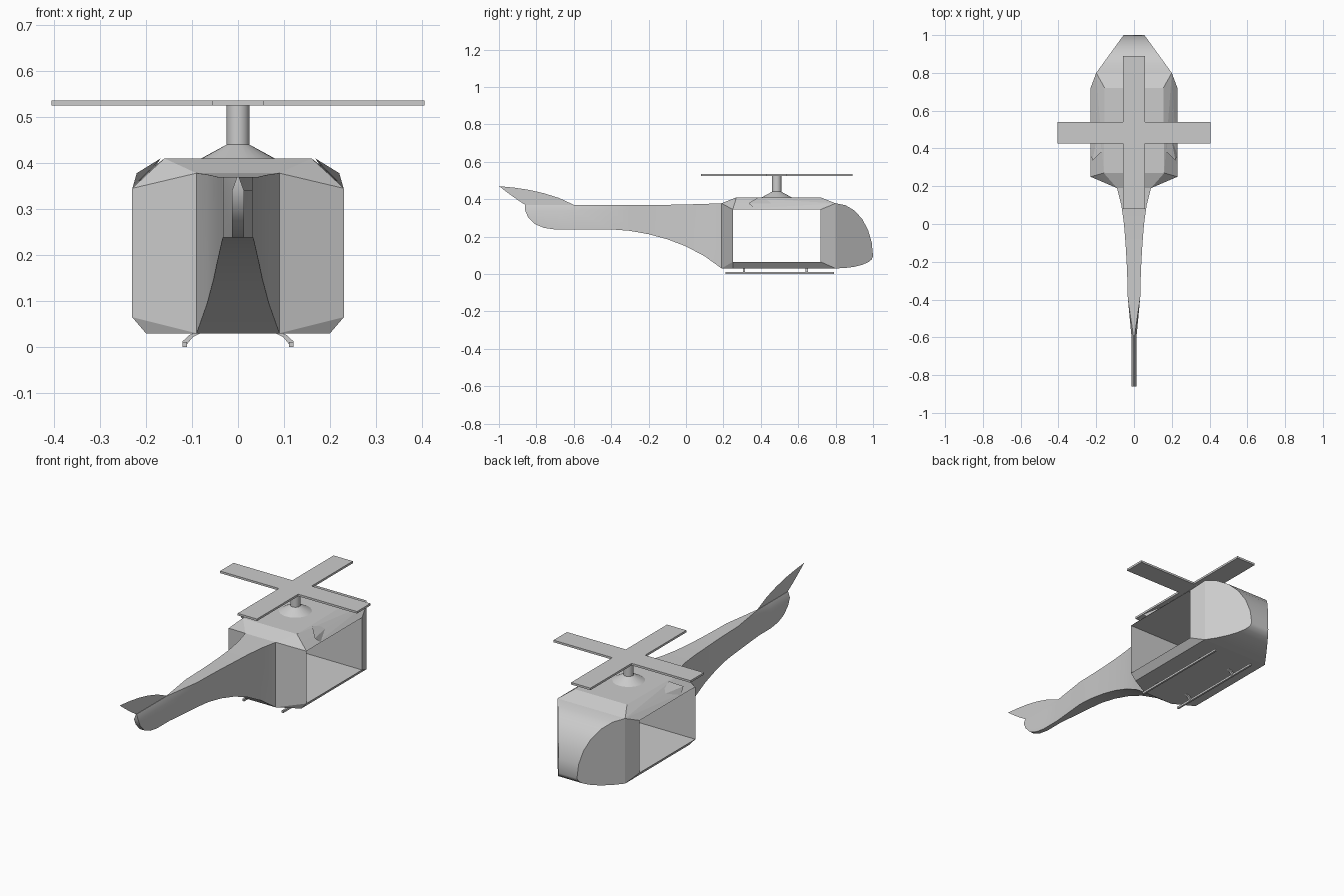
import bpy, bmesh, math

if "Cube" in bpy.data.objects:
    bpy.data.objects.remove(bpy.data.objects["Cube"])


def finish(name, bm, angle=None):
    bmesh.ops.remove_doubles(bm, verts=bm.verts[:], dist=1e-4)
    bmesh.ops.recalc_face_normals(bm, faces=bm.faces[:])
    me = bpy.data.meshes.new(name)
    bm.to_mesh(me)
    bm.free()
    ob = bpy.data.objects.new(name, me)
    bpy.context.collection.objects.link(ob)
    if angle:
        bpy.ops.object.select_all(action='DESELECT')
        ob.select_set(True)
        bpy.context.view_layer.objects.active = ob
        bpy.ops.object.shade_smooth_by_angle(angle=math.radians(angle))
    return ob


def hull(bm, points):
    verts = [bm.verts.new(p) for p in points]
    bmesh.ops.convex_hull(bm, input=verts)
    bmesh.ops.dissolve_limit(bm, angle_limit=0.01, verts=bm.verts[:], edges=bm.edges[:])


def loft(bm, rings, caps=False):
    rows = [[bm.verts.new(p) for p in r] for r in rings]
    n = len(rows[0])
    for a, b in zip(rows, rows[1:]):
        for i in range(n):
            j = (i + 1) % n
            bm.faces.new((a[i], a[j], b[j], b[i]))
    if caps:
        bm.faces.new(rows[0])
        bm.faces.new(rows[-1])


def box(name, x0, x1, y0, y1, z0, z1):
    bm = bmesh.new()
    hull(bm, [(x, y, z) for x in (x0, x1) for y in (y0, y1) for z in (z0, z1)])
    return finish(name, bm)


# Cabin shell with a door opening straight through
half = [(.09, .19, .03), (.09, .19, .378),
        (.20, .25, .03), (.20, .72, .03), (.20, .80, .03), (.20, .80, .378),
        (.23, .25, .065), (.23, .72, .065), (.23, .25, .345), (.23, .72, .345),
        (.195, .26, .378), (.195, .72, .378), (.16, .27, .41), (.155, .72, .41)]
bm = bmesh.new()
hull(bm, [(s * x, y, z) for x, y, z in half for s in (1, -1)])
bm.normal_update()
open_faces = [f for f in bm.faces if abs(f.normal.x) > .995 or abs(f.normal.y) > .995]
bmesh.ops.delete(bm, geom=open_faces, context='FACES')
door = [(.25, .065), (.72, .065), (.72, .345), (.25, .345)]
loft(bm, [[(x, y, z) for y, z in door] for x in (-.23, .23)])
finish("cabin", bm)

# Nose: curved profile, narrowing towards the front
profile = []
for i in range(13):
    t = math.pi / 2 - i * math.pi / 12
    rise = .283 if t > 0 else .065
    profile.append((.8 + .2 * math.cos(t), .095 + rise * math.sin(t)))
bm = bmesh.new()
sides = [[bm.verts.new((s * (.2 - (y - .8) * .725), y, z)) for y, z in profile] for s in (-1, 1)]
for side in sides:
    bm.faces.new(side)
for i in range(len(profile) - 1):
    bm.faces.new((sides[0][i], sides[0][i + 1], sides[1][i + 1], sides[1][i]))
finish("nose", bm, 30)

# Tail boom: y, bottom half width, top half width, bottom z, top z
stations = [(.19, .09, .09, .03, .378), (.1, .067, .067, .095, .375), (0, .053, .053, .148, .372),
            (-.1, .045, .045, .186, .37), (-.2, .039, .039, .213, .37),
            (-.3, .035, .035, .231, .37), (-.39, .033, .033, .238, .37),
            (-.6, .013, .002, .238, .37), (-.7, .013, .002, .238, .37),
            (-.76, .013, .002, .247, .37), (-.81, .013, .002, .268, .37),
            (-.845, .013, .002, .305, .37), (-.86, .013, .002, .34, .37)]
bm = bmesh.new()
rings = []
for y, wb, wt, zb, zt in stations:
    zm = zt - .03
    rings.append([(-wb, y, zb), (wb, y, zb), (wb, y, zm), (wt, y, zt), (-wt, y, zt), (-wb, y, zm)])
loft(bm, rings)
bm.faces.new(bm.verts[-6:])
finish("tail_boom", bm, 25)

# Thin swept tail fin
fin = [(-.60, .37), (-.68, .407), (-.76, .432), (-.84, .45), (-.92, .462), (-1, .47),
       (-.95, .432), (-.90, .396), (-.86, .37)]
bm = bmesh.new()
bm.faces.new([bm.verts.new((0, y, z)) for y, z in fin])
finish("tail_fin", bm)

# Engine scoops on the rear roof corners
for s, side in ((1, "right"), (-1, "left")):
    bm = bmesh.new()
    hull(bm, [(s * x, y, z) for x, y, z in
              ((.168, .385, .41), (.22, .335, .378), (.229, .37, .347), (.19, .49, .378))])
    finish("scoop_" + side, bm)

# Mast with flared base
bm = bmesh.new()
loft(bm, [[(r * math.cos(a), .485 + r * math.sin(a), z)
           for a in (k * math.tau / 24 for k in range(24))]
          for r, z in ((.08, .41), (.025, .44), (.025, .527))])
finish("mast", bm, 20)

# Four-bladed rotor as one cross
p, w = .405, .057
cross = [(w, w), (w, p), (-w, p), (-w, w), (-p, w), (-p, -w),
         (-w, -w), (-w, -p), (w, -p), (w, -w), (p, -w), (p, w)]
bm = bmesh.new()
loft(bm, [[(x, .484 + y, z) for x, y in cross] for z in (.525, .536)], caps=True)
finish("rotor", bm)

# Landing skids with bent struts
for s, side in ((1, "right"), (-1, "left")):
    box("skid_" + side, s * .111, s * .121, .21, .79, 0, .011)
    for y, place in ((.31, "rear"), (.645, "front")):
        path = [(.078, .032, .092, .032), (.098, .022, .106, .026), (.111, .006, .121, .012)]
        bm = bmesh.new()
        loft(bm, [[(s * a, y - .006, b), (s * c, y - .006, d),
                   (s * c, y + .006, d), (s * a, y + .006, b)] for a, b, c, d in path], caps=True)
        finish("strut_%s_%s" % (place, side), bm)
